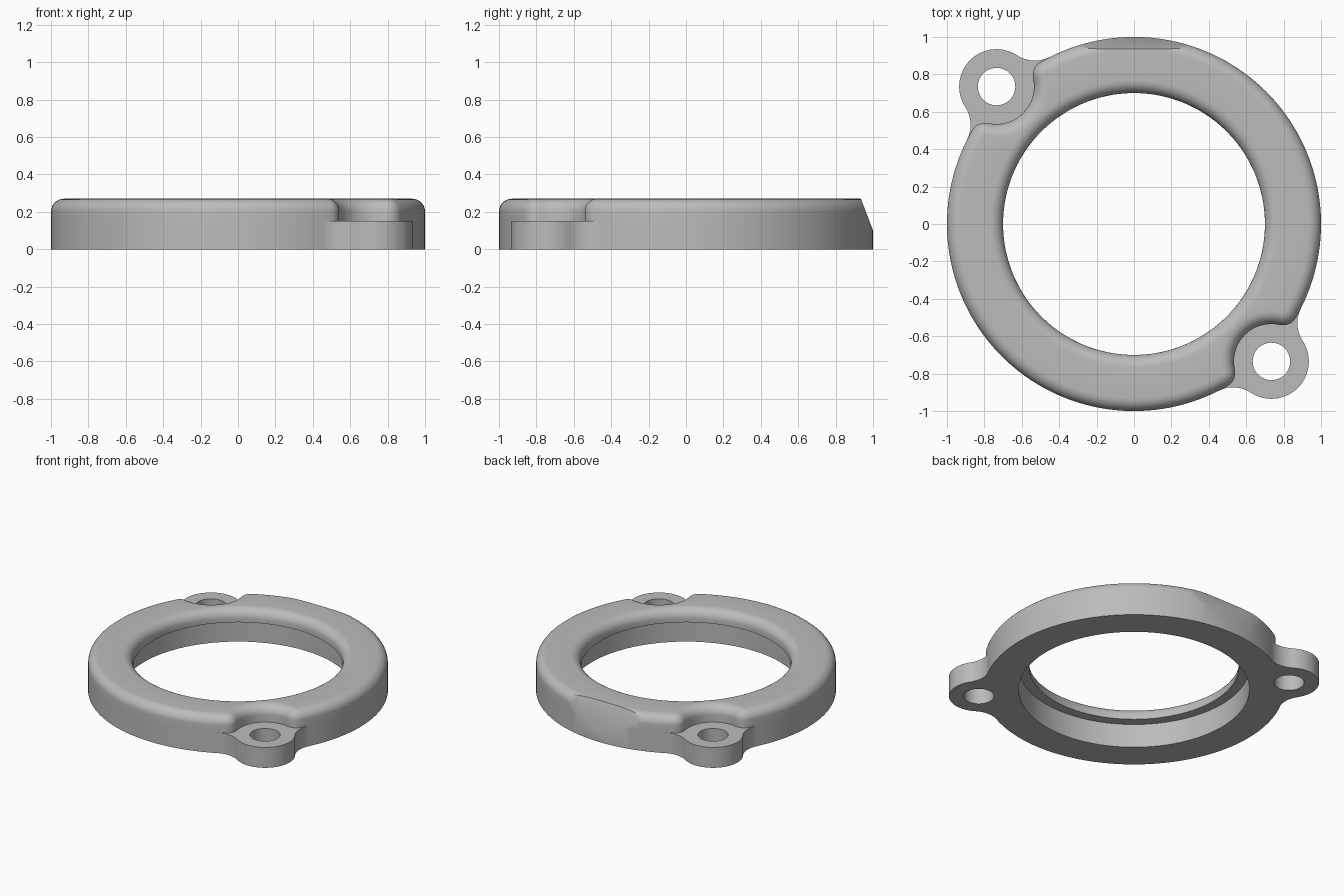
import bpy, bmesh
from math import acos, atan2, cos, sin, pi, radians
from mathutils import Vector

if "Cube" in bpy.data.objects:
    bpy.data.objects.remove(bpy.data.objects["Cube"])

HEIGHT, SHELF, LEDGE = 0.27, 0.15, 0.175
BORE, COUNTERBORE, ROUND = 0.70, 0.77, 0.068
TAB_DIST, TAB_R, HOLE_R = 1.039, 0.2, 0.1
NECK, CORNER = 0.175, 0.08
DIRECTIONS = [radians(-45), radians(135)]


def arc(center, r, a0, a1, n, first=True, last=True):
    pts = [(center[0] + r * cos(a0 + (a1 - a0) * i / n),
            center[1] + r * sin(a0 + (a1 - a0) * i / n)) for i in range(n + 1)]
    return pts[0 if first else 1:None if last else -1]


def angle_between(a, b, opposite):
    return acos((a * a + b * b - opposite * opposite) / (2 * a * b))


def heading(p, q):
    return atan2(q[1] - p[1], q[0] - p[0])


def polar(r, a):
    return (r * cos(a), r * sin(a))


# Tangent points of the tab necks and of the pocket corners
neck_a = angle_between(1 + NECK, TAB_DIST, TAB_R + NECK)
corner_a = angle_between(1 - CORNER, TAB_DIST, TAB_R + CORNER)
tab = (TAB_DIST, 0)
neck = polar(1 + NECK, -neck_a)
corner = polar(1 - CORNER, -corner_a)


def outline(half, middle, radius):
    """Repeat a mirrored tab section and the ring arc on both sides."""
    section = half + middle + [(x, -y) for x, y in reversed(half)]
    section += arc((0, 0), radius, neck_a, pi - neck_a, 72, False, False)
    return [(x * cos(t) - y * sin(t), x * sin(t) + y * cos(t))
            for t in DIRECTIONS for x, y in section]


def flange_outline():
    half = arc(neck, NECK, pi - neck_a, heading(neck, tab), 13)
    b = heading(tab, neck)
    return outline(half, arc(tab, TAB_R, b, -b, 32, False, False), 1)


def body_outline(inset):
    half = arc((0, 0), 1 - inset, -neck_a, -corner_a, 4, last=False)
    half += arc(corner, CORNER - inset, -corner_a, heading(corner, tab), 9)
    b = heading(tab, corner)
    pocket = arc(tab, TAB_R + inset, b, -2 * pi - b, 32, False, False)
    return outline(half, pocket, 1 - inset)


def circle(r, like):
    return [polar(r, atan2(y, x)) for x, y in like]


# Closed loft: body wall, rounded rim, bore, counterbore, underside, flange
body, flange, rim = body_outline(0), flange_outline(), body_outline(ROUND)
steps = [i * pi / 16 for i in range(9)]
loops = [(body, SHELF)]
loops += [(body_outline(ROUND * (1 - cos(s))), HEIGHT - ROUND * (1 - sin(s))) for s in steps]
loops += [(circle(BORE + ROUND * (1 - cos(s)), rim), HEIGHT - ROUND * (1 - sin(s)))
          for s in reversed(steps)]
loops += [(circle(BORE, body), LEDGE), (circle(COUNTERBORE, body), LEDGE),
          (circle(COUNTERBORE, body), 0), (body, 0), (flange, 0), (flange, SHELF)]

bm = bmesh.new()
rings = [[bm.verts.new((x, y, z)) for x, y in pts] for pts, z in loops]
for k, ring in enumerate(rings):
    nxt = rings[(k + 1) % len(rings)]
    for i in range(len(ring)):
        j = (i + 1) % len(ring)
        bm.faces.new((ring[i], ring[j], nxt[j], nxt[i]))
bmesh.ops.remove_doubles(bm, verts=bm.verts, dist=0.00002)

# Slanted flat on the back rim
cut = bmesh.ops.bisect_plane(bm, geom=bm.verts[:] + bm.edges[:] + bm.faces[:],
                             plane_co=(0, 1, 0.1), plane_no=Vector((0, 0.17, 0.065)),
                             clear_outer=True)
cut_edges = [e for e in cut["geom_cut"] if isinstance(e, bmesh.types.BMEdge)]
bmesh.ops.holes_fill(bm, edges=cut_edges, sides=0)
bmesh.ops.recalc_face_normals(bm, faces=bm.faces)

mesh = bpy.data.meshes.new("flanged_ring")
bm.to_mesh(mesh)
bm.free()
ring_obj = bpy.data.objects.new("flanged_ring", mesh)
bpy.context.collection.objects.link(ring_obj)

grey = bpy.data.materials.new("plain_grey")
grey.use_nodes = True
grey.diffuse_color = (0.5, 0.5, 0.5, 1)
grey.node_tree.nodes["Principled BSDF"].inputs["Base Color"].default_value = (0.5, 0.5, 0.5, 1)
mesh.materials.append(grey)

# Screw holes through the tabs
for t in DIRECTIONS:
    x, y = polar(TAB_DIST, t)
    bpy.ops.mesh.primitive_cylinder_add(vertices=64, radius=HOLE_R, depth=1, location=(x, y, 0))
    cutter = bpy.context.object
    cutter.name = "hole_cutter"
    cutter.hide_render = True
    cutter.data.materials.append(grey)
    mod = ring_obj.modifiers.new("screw_hole", 'BOOLEAN')
    mod.operation, mod.solver, mod.object = 'DIFFERENCE', 'EXACT', cutter
    bpy.context.view_layer.objects.active = ring_obj
    bpy.ops.object.modifier_apply(modifier=mod.name)
    bpy.data.objects.remove(cutter)

bpy.ops.object.select_all(action='DESELECT')
ring_obj.select_set(True)
bpy.context.view_layer.objects.active = ring_obj
bpy.ops.object.shade_smooth_by_angle(angle=radians(30))
